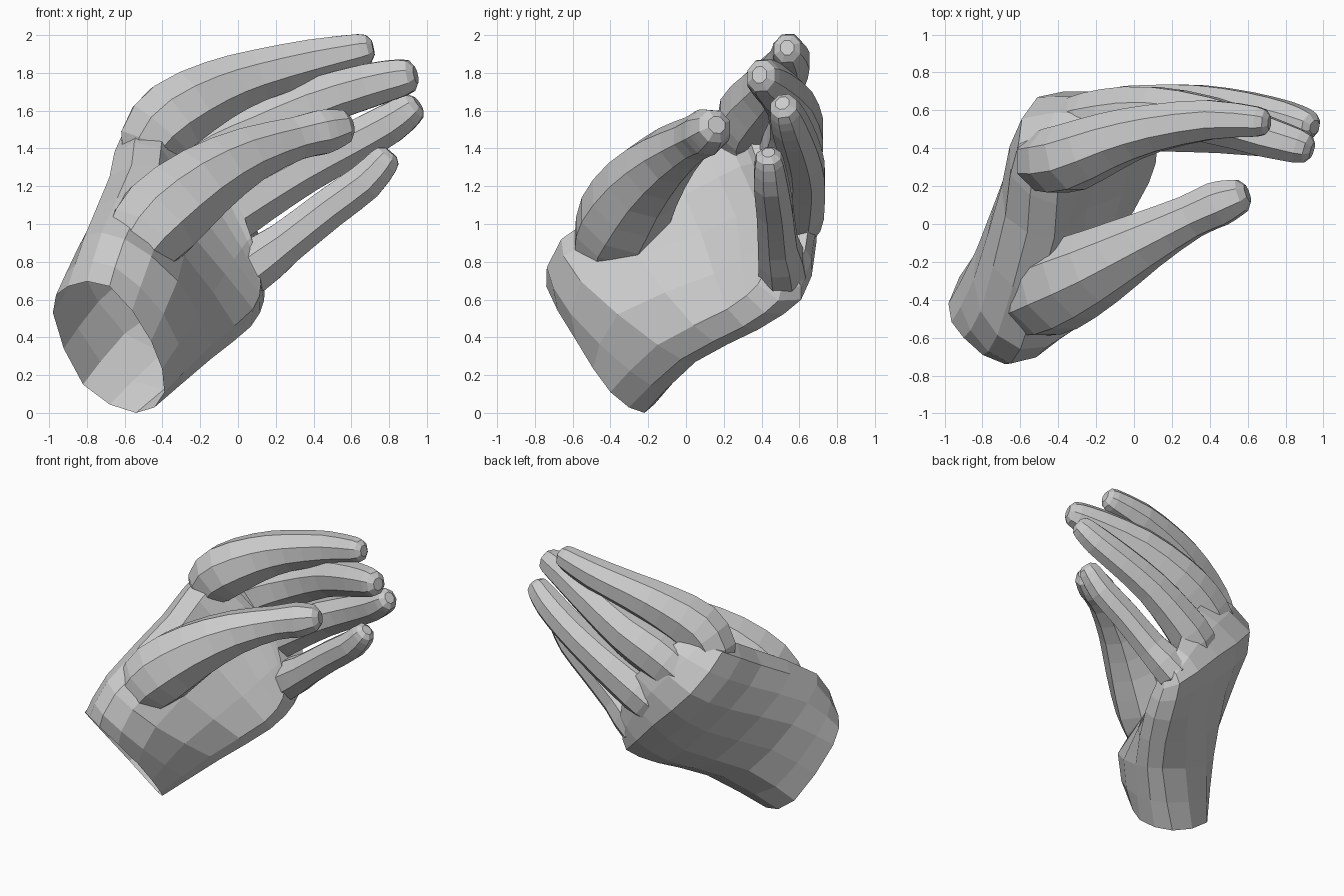
import bpy, bmesh, math
from mathutils import Vector

if "Cube" in bpy.data.objects:
    bpy.data.objects.remove(bpy.data.objects["Cube"])


def catmull(a, b, c, d, t):
    return [0.5 * (2 * q + (r - p) * t + (2 * p - 5 * q + 4 * r - s) * t * t
                   + (3 * q - p - 3 * r + s) * t ** 3) for p, q, r, s in zip(a, b, c, d)]


def smooth(points, closed=False):
    """Add one curved in-between point per segment."""
    n, out = len(points), []
    for i in range(n if closed else n - 1):
        if closed:
            quad = [points[(i + k) % n] for k in (-1, 0, 1, 2)]
        else:
            quad = [points[min(max(i + k, 0), n - 1)] for k in (-1, 0, 1, 2)]
        out += [list(points[i]), catmull(*quad, 0.5)]
    return out if closed else out + [list(points[-1])]


def loft(name, rings, cap_start):
    """Skin a list of equal rings, close the far end and optionally the near one."""
    bm = bmesh.new()
    loops = [[bm.verts.new(p) for p in ring] for ring in rings]
    n = len(loops[0])
    for a, b in zip(loops, loops[1:]):
        for i in range(n):
            j = (i + 1) % n
            bm.faces.new((a[i], a[j], b[j], b[i]))
    start = bm.faces.new(loops[0])
    bm.faces.new(loops[-1])
    bmesh.ops.recalc_face_normals(bm, faces=bm.faces)
    if not cap_start:
        bmesh.ops.delete(bm, geom=[start], context='FACES_ONLY')
    mesh = bpy.data.meshes.new(name)
    bm.to_mesh(mesh)
    bm.free()
    obj = bpy.data.objects.new(name, mesh)
    bpy.context.collection.objects.link(obj)
    return obj


def finger(name, path, depth, sides=8):
    """Tapered oval tube along (x, y, z, radius) points with a rounded tip."""
    pts = smooth(path)
    centres = [Vector(p[:3]) for p in pts]
    radii = [p[3] for p in pts]
    end = (centres[-1] - centres[-2]).normalized()
    tip, r = centres[-1], radii[-1]
    for step, scale in ((0.5, 0.85), (0.82, 0.45)):
        centres.append(tip + end * r * step)
        radii.append(r * scale)
    rings = []
    for i, c in enumerate(centres):
        t = (centres[min(i + 1, len(centres) - 1)] - centres[max(i - 1, 0)]).normalized()
        u = (Vector((0, 1, 0)) - t * t.y).normalized()
        v = t.cross(u) * depth
        rings.append([c + (u * math.cos(a) + v * math.sin(a)) * radii[i] * 1.04
                      for a in (2 * math.pi * (k + 0.5) / sides for k in range(sides))])
    return loft(name, rings, True)


# Palm: sections from the open wrist to the finger webs
# (each runs thumb side, back of hand, little finger side, palm side)
sections = [
    [(-.68, -.74, .67), (-.90, -.60, .67), (-.98, -.42, .53), (-.82, -.17, .15),
     (-.54, -.22, .00), (-.39, -.40, .11), (-.46, -.58, .38)],
    [(-.60, -.66, .92), (-.81, -.46, .94), (-.83, -.13, .76), (-.60, .08, .42),
     (-.22, .05, .27), (-.14, -.15, .36), (-.32, -.56, .70)],
    [(-.42, -.07, 1.30), (-.68, .04, 1.25), (-.64, .37, 1.02), (-.30, .45, .64),
     (-.02, .38, .44), (.08, .22, .55), (-.25, .08, .95)],
    [(-.40, .22, 1.46), (-.61, .42, 1.48), (-.51, .67, 1.22), (-.20, .69, .90),
     (.09, .61, .60), (.12, .38, .68), (-.12, .38, 1.10)],
    [(-.26, .33, 1.47), (-.33, .50, 1.54), (-.15, .64, 1.38), (.08, .66, 1.06),
     (.14, .58, .72), (.11, .42, .77), (.00, .45, 1.13)],
]
outlines = [smooth(s, closed=True) for s in sections]
columns = [smooth(list(col)) for col in zip(*outlines)]
loft("palm", [list(ring) for ring in zip(*columns)], False)

# Fingers and thumb
finger("thumb", [(-.62, -.40, .72, .12), (-.55, -.41, .85, .19), (-.42, -.34, 1.02, .235),
                 (-.20, -.23, 1.21, .205), (.05, -.09, 1.36, .155), (.30, .04, 1.45, .118),
                 (.44, .105, 1.485, .122), (.52, .135, 1.505, .105)], 1.0)
paths = {
    "index_finger": [(-.48, .33, 1.26, .10), (-.46, .33, 1.43, .16), (-.34, .35, 1.57, .18),
                     (-.12, .44, 1.70, .155), (.10, .505, 1.785, .13), (.40, .55, 1.865, .108),
                     (.65, .54, 1.92, .082)],
    "middle_finger": [(-.42, .48, 1.15, .10), (-.30, .52, 1.28, .15), (-.12, .56, 1.40, .16),
                      (.10, .585, 1.505, .145), (.40, .55, 1.64, .125), (.70, .46, 1.735, .11),
                      (.87, .41, 1.775, .092)],
    "ring_finger": [(-.22, .52, .90, .10), (-.08, .57, 1.03, .15), (.10, .60, 1.145, .14),
                    (.35, .615, 1.29, .122), (.60, .59, 1.42, .11), (.80, .55, 1.53, .10),
                    (.90, .525, 1.60, .084)],
    "little_finger": [(-.05, .47, .69, .07), (.06, .51, .76, .13), (.25, .485, .90, .108),
                      (.48, .47, 1.08, .10), (.67, .45, 1.22, .094), (.77, .44, 1.33, .078)],
}
for name, path in paths.items():
    finger(name, path, 1.1)
